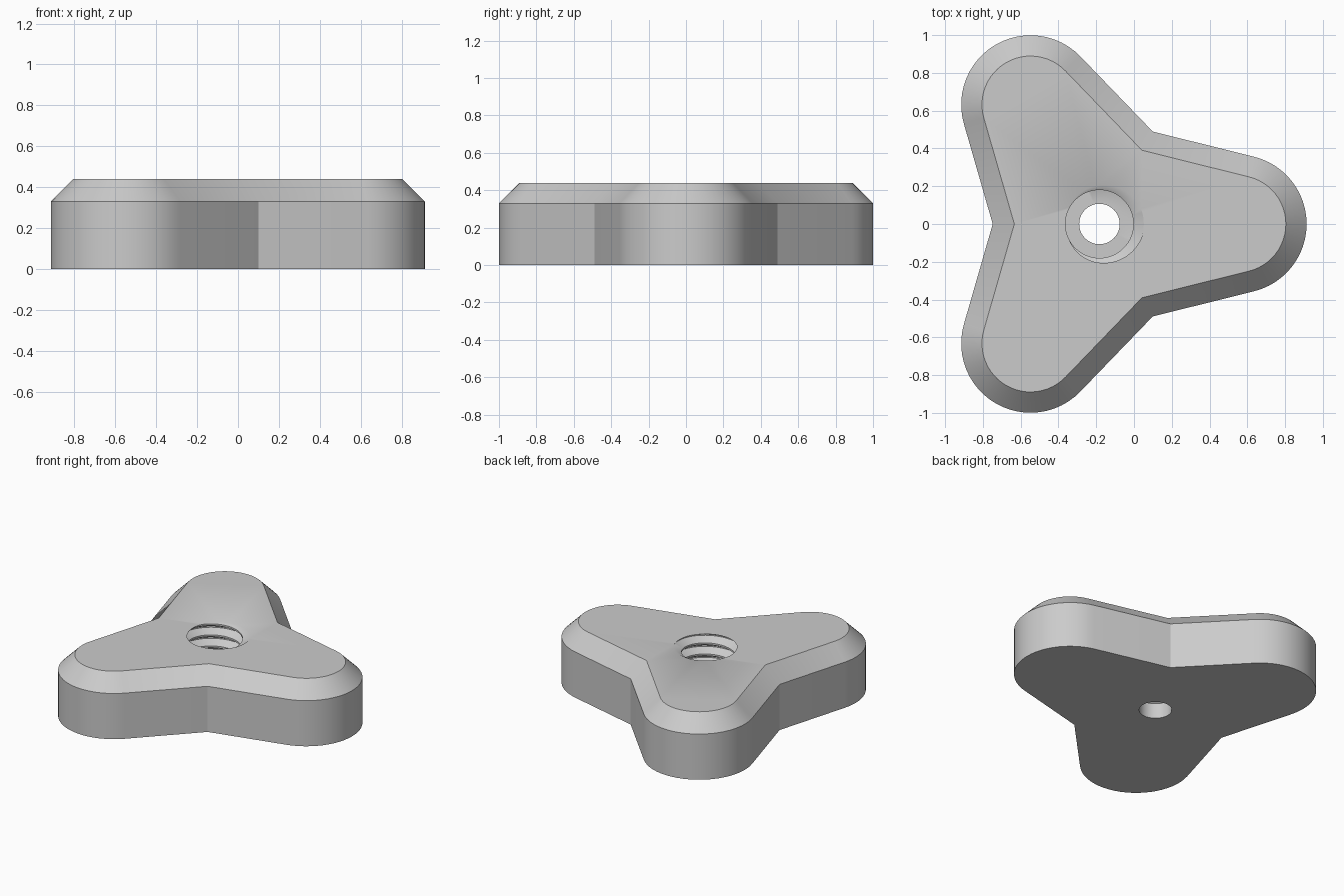
import bpy, bmesh
from math import pi, cos, sin, tau, acos, atan2, hypot, floor, radians

cube = bpy.data.objects.get("Cube")
if cube:
    bpy.data.objects.remove(cube, do_unlink=True)

CX = -0.183                      # axis of the hole
ARM, LOBE, VALLEY = 0.73, 0.367, 0.565
TOP, SHOULDER, SEAT = 0.44, 0.33, 0.11
BEVEL = 0.11
BORE, MINOR, MAJOR, PITCH = 0.107, 0.18, 0.235, 0.08
SEGS = 72
ARC = 24

# Angle at which the straight flanks meet the round lobes
dx, dy = VALLEY * cos(pi / 3) - ARM, VALLEY * sin(pi / 3)
TANGENT = atan2(dy, dx) - acos(LOBE / hypot(dx, dy))

bm = bmesh.new()


def polar(r, a, z):
    return bm.verts.new((CX + r * cos(a), r * sin(a), z))


def outline(inset, z):
    """Three round lobes joined at three sharp valleys."""
    ring = []
    miter = inset / cos(TANGENT - pi / 3)
    for arm in range(3):
        turn = arm * tau / 3
        for i in range(ARC + 1):
            a = TANGENT * (2 * i / ARC - 1)
            x = ARM + (LOBE - inset) * cos(a)
            y = (LOBE - inset) * sin(a)
            ring.append(polar(hypot(x, y), atan2(y, x) + turn, z))
        ring.append(polar(VALLEY - miter, turn + pi / 3, z))
    return ring


def bridge(a, b):
    for i in range(len(a)):
        j = (i + 1) % len(a)
        bm.faces.new((a[i], a[j], b[j], b[i]))


def circle(r, z):
    return [polar(r, tau * k / SEGS, z) for k in range(SEGS)]


# Outer wall and chamfer
shoulder = outline(0, SHOULDER)
bridge(outline(0, 0), shoulder)
bridge(shoulder, outline(BEVEL, TOP))

# Plain bore through the base
bridge(circle(BORE, 0), circle(BORE, SEAT))

# Threaded socket: knots of one thread turn as (phase, radius)
KNOTS = [(0.05, MAJOR), (0.42, MINOR), (0.58, MINOR), (0.95, MAJOR), (1.05, MAJOR)]


def thread_radius(phase):
    phase = (phase - 0.05) % 1 + 0.05
    for (p0, r0), (p1, r1) in zip(KNOTS, KNOTS[1:]):
        if phase <= p1:
            return r0 + (r1 - r0) * (phase - p0) / (p1 - p0)
    return MAJOR


turns = floor((TOP - SEAT) / PITCH) + 3
columns = []
for k in range(SEGS + 1):
    a = tau * k / SEGS
    column = []
    for t in range(-turns, 2):
        for knot, _ in KNOTS[:4]:
            z = TOP + PITCH * (t + knot + k / SEGS)
            z = min(TOP, max(SEAT, z))
            r = thread_radius((z - TOP) / PITCH - k / SEGS)
            column.append(polar(r, a, z))
    columns.append(column)
for c0, c1 in zip(columns, columns[1:]):
    for j in range(len(c0) - 1):
        bm.faces.new((c0[j], c1[j], c1[j + 1], c0[j + 1]))
bmesh.ops.remove_doubles(bm, verts=bm.verts, dist=1e-5)
bmesh.ops.dissolve_degenerate(bm, dist=1e-5, edges=bm.edges)

# Flat faces: underside, socket seat and top
for level in (0, SEAT, TOP):
    rim = [e for e in bm.edges if e.is_boundary
           and all(abs(v.co.z - level) < 1e-4 for v in e.verts)]
    bmesh.ops.triangle_fill(bm, use_beauty=True, edges=rim, normal=(0, 0, 1))
bmesh.ops.recalc_face_normals(bm, faces=bm.faces)

mesh = bpy.data.meshes.new("knob_body")
bm.to_mesh(mesh)
bm.free()
knob = bpy.data.objects.new("knob_body", mesh)
bpy.context.collection.objects.link(knob)

# Single grey material
grey = bpy.data.materials.new("light_grey")
grey.use_nodes = True
colour = (0.6, 0.6, 0.6, 1)
grey.diffuse_color = colour
grey.node_tree.nodes["Principled BSDF"].inputs["Base Color"].default_value = colour
mesh.materials.append(grey)

bpy.ops.object.select_all(action='DESELECT')
knob.select_set(True)
bpy.context.view_layer.objects.active = knob
bpy.ops.object.shade_smooth_by_angle(angle=radians(30))
